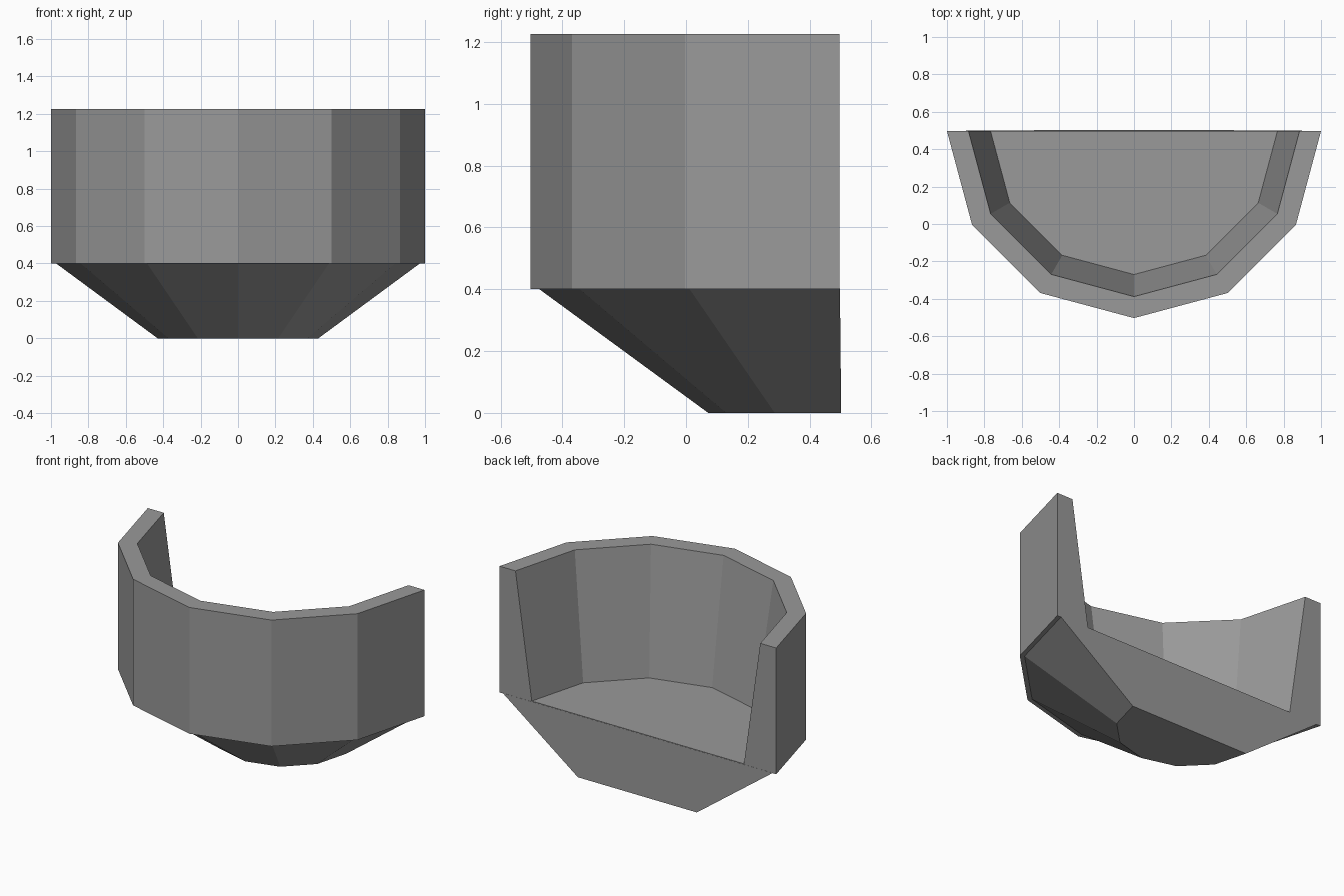
import bpy, bmesh, math

cube = bpy.data.objects.get("Cube")
if cube:
    bpy.data.objects.remove(cube, do_unlink=True)

grey = bpy.data.materials.new("stone_grey")
grey.use_nodes = True
colour = (0.32, 0.32, 0.32, 1)
grey.diffuse_color = colour
grey.node_tree.nodes["Principled BSDF"].inputs["Base Color"].default_value = colour

SIDES = 6  # facets in each half ring


def half_loft(name, rings):
    """Closed solid through half rings (radius, back y, z), flat at the back."""
    bm = bmesh.new()
    loops = []
    for radius, back, z in rings:
        angles = [math.pi * i / SIDES for i in range(SIDES + 1)]
        loops.append([bm.verts.new((radius * math.cos(a), back - radius * math.sin(a), z))
                      for a in angles])
    for lower, upper in zip(loops, loops[1:]):
        for i in range(SIDES):
            bm.faces.new((lower[i], lower[i + 1], upper[i + 1], upper[i]))
    bm.faces.new(loops[0])
    bm.faces.new(loops[-1])
    # Flat back, running up one end of the rings and down the other
    bm.faces.new([l[0] for l in loops] + [l[-1] for l in reversed(loops)])
    bmesh.ops.recalc_face_normals(bm, faces=bm.faces)
    mesh = bpy.data.meshes.new(name)
    bm.to_mesh(mesh)
    bm.free()
    mesh.materials.append(grey)
    obj = bpy.data.objects.new(name, mesh)
    bpy.context.collection.objects.link(obj)
    return obj


# Balcony wall with thickness, tapering inward to the floor
half_loft("balcony_wall", [(1, 0.497, 0.4), (1, 0.497, 1.225),
                           (0.885, 0.497, 1.225), (0.767, 0.497, 0.406)])

# Tapered support under the floor
half_loft("support_corbel", [(0.43, 0.502, 0), (0.975, 0.498, 0.402)])
